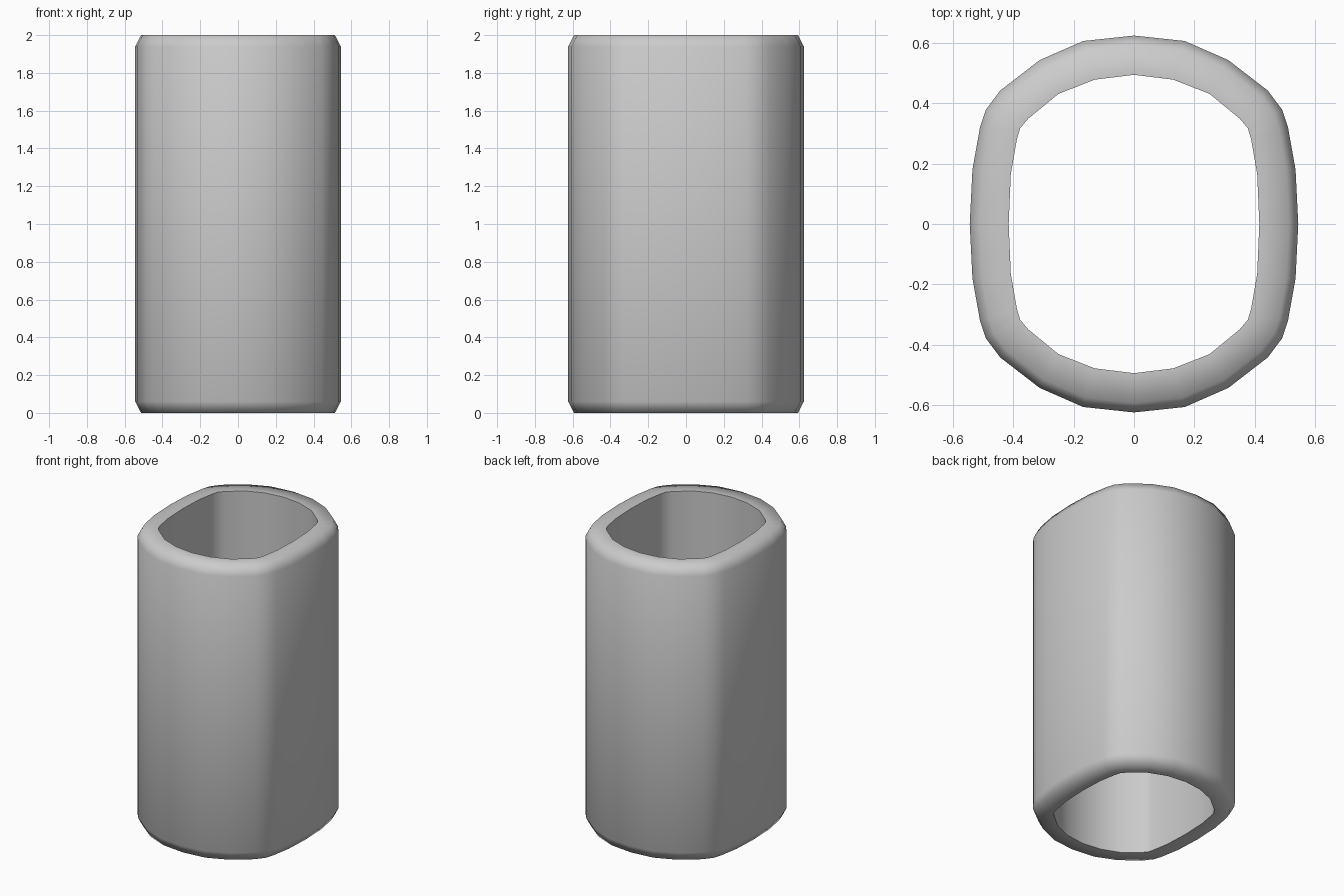
import bpy, bmesh, math

if "Cube" in bpy.data.objects:
    bpy.data.objects.remove(bpy.data.objects["Cube"])

# Quarter outlines (x >= 0, y >= 0), from the +y end round to the +x side
OUTER = [(0, .624), (.168, .606), (.312, .543), (.443, .442),
         (.491, .378), (.51, .32), (.535, .18), (.544, 0)]
INNER = [(0, .494), (.13, .478), (.25, .431), (.35, .349),
         (.377, .317), (.388, .28), (.408, .165), (.415, 0)]
CHAMFER = .24  # share of wall thickness cut away at the rims


def full_loop(q):
    """Mirror a quarter outline into a closed loop."""
    half = q + [(x, -y) for x, y in reversed(q[:-1])]
    return half + [(-x, y) for x, y in reversed(half[1:-1])]


outer, inner = full_loop(OUTER), full_loop(INNER)
rim = [(a + (c - a) * CHAMFER, b + (d - b) * CHAMFER)
       for (a, b), (c, d) in zip(outer, inner)]

# Hollow sleeve: closed cross-section swept around the outline
bm = bmesh.new()
section = [(inner, 0), (rim, 0), (outer, .06), (outer, 1.94), (rim, 2), (inner, 2)]
rings = [[bm.verts.new((x, y, z)) for x, y in loop] for loop, z in section]
n = len(outer)
for k, ring in enumerate(rings):
    nxt = rings[(k + 1) % len(rings)]
    for i in range(n):
        j = (i + 1) % n
        bm.faces.new((ring[i], ring[j], nxt[j], nxt[i]))
bmesh.ops.recalc_face_normals(bm, faces=bm.faces)
mesh = bpy.data.meshes.new("sleeve")
bm.to_mesh(mesh)
bm.free()
sleeve = bpy.data.objects.new("sleeve", mesh)
bpy.context.collection.objects.link(sleeve)

# Smooth outside, crisp inner rim
bpy.context.view_layer.objects.active = sleeve
sleeve.select_set(True)
bpy.ops.object.shade_smooth_by_angle(angle=math.radians(75))
